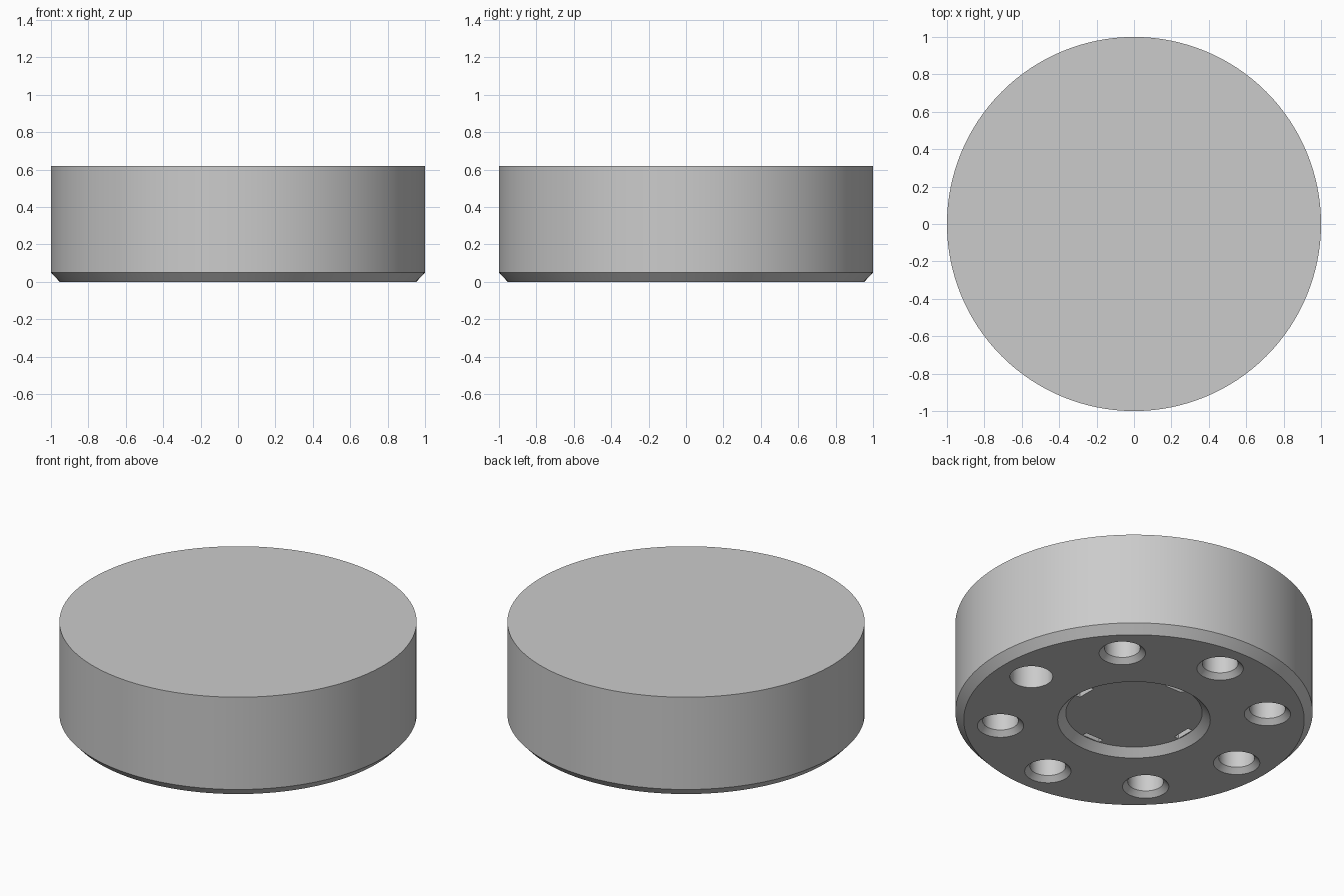
import bpy, bmesh, math
from mathutils import Matrix

if "Cube" in bpy.data.objects:
    bpy.data.objects.remove(bpy.data.objects["Cube"], do_unlink=True)

grey = bpy.data.materials.new("plain_grey")
grey.use_nodes = True
colour = (0.6, 0.6, 0.6, 1)
grey.diffuse_color = colour
grey.node_tree.nodes["Principled BSDF"].inputs["Base Color"].default_value = colour


def make_object(name, bm):
    bmesh.ops.recalc_face_normals(bm, faces=bm.faces)
    mesh = bpy.data.meshes.new(name)
    bm.to_mesh(mesh)
    bm.free()
    mesh.materials.append(grey)
    obj = bpy.data.objects.new(name, mesh)
    bpy.context.collection.objects.link(obj)
    return obj


def lathe(bm, profile, segments, x=0, y=0):
    """Turn (radius, height) points about an upright axis and cap both ends."""
    rings = []
    for radius, z in profile:
        turn = [math.tau * i / segments for i in range(segments)]
        rings.append([bm.verts.new((x + radius * math.cos(a), y + radius * math.sin(a), z))
                      for a in turn])
    for low, high in zip(rings, rings[1:]):
        for i in range(segments):
            j = (i + 1) % segments
            bm.faces.new((low[i], low[j], high[j], high[i]))
    bm.faces.new(rings[0])
    bm.faces.new(rings[-1])


# Round body: chamfered rim and shallow central recess underneath
bm = bmesh.new()
lathe(bm, [(1, 0.62), (1, 0.05), (0.953, 0), (0.427, 0), (0.382, 0.045)], 128)
body = make_object("round_body", bm)

# Ring of eight blind holes, seven countersunk and one plain
bm = bmesh.new()
countersunk = [(0.18, -0.05), (0.1, 0.03), (0.1, 0.35)]
plain = [(0.12, -0.05), (0.12, 0.35)]
for k in range(8):
    a = math.tau * k / 8
    lathe(bm, countersunk if k else plain, 48, 0.75 * math.cos(a), 0.75 * math.sin(a))
holes = make_object("hole_cutter", bm)

# Four narrow slots around the recess floor
bm = bmesh.new()
for k in range(4):
    place = (Matrix.Rotation(math.tau * k / 4, 4, "Z")
             @ Matrix.Translation((0.36, 0, 0.12))
             @ Matrix.Diagonal((0.03, 0.12, 0.2, 1)))
    bmesh.ops.create_cube(bm, size=1, matrix=place)
slots = make_object("slot_cutter", bm)

# Cut the body, then drop the cutters
bpy.ops.object.select_all(action="DESELECT")
bpy.context.view_layer.objects.active = body
body.select_set(True)
for cutter in (holes, slots):
    cutter.hide_render = True
    cut = body.modifiers.new("cut", "BOOLEAN")
    cut.operation = "DIFFERENCE"
    cut.solver = "EXACT"
    cut.object = cutter
    bpy.ops.object.modifier_apply(modifier=cut.name)
    bpy.data.objects.remove(cutter, do_unlink=True)

bpy.ops.object.shade_smooth_by_angle(angle=math.radians(30))
